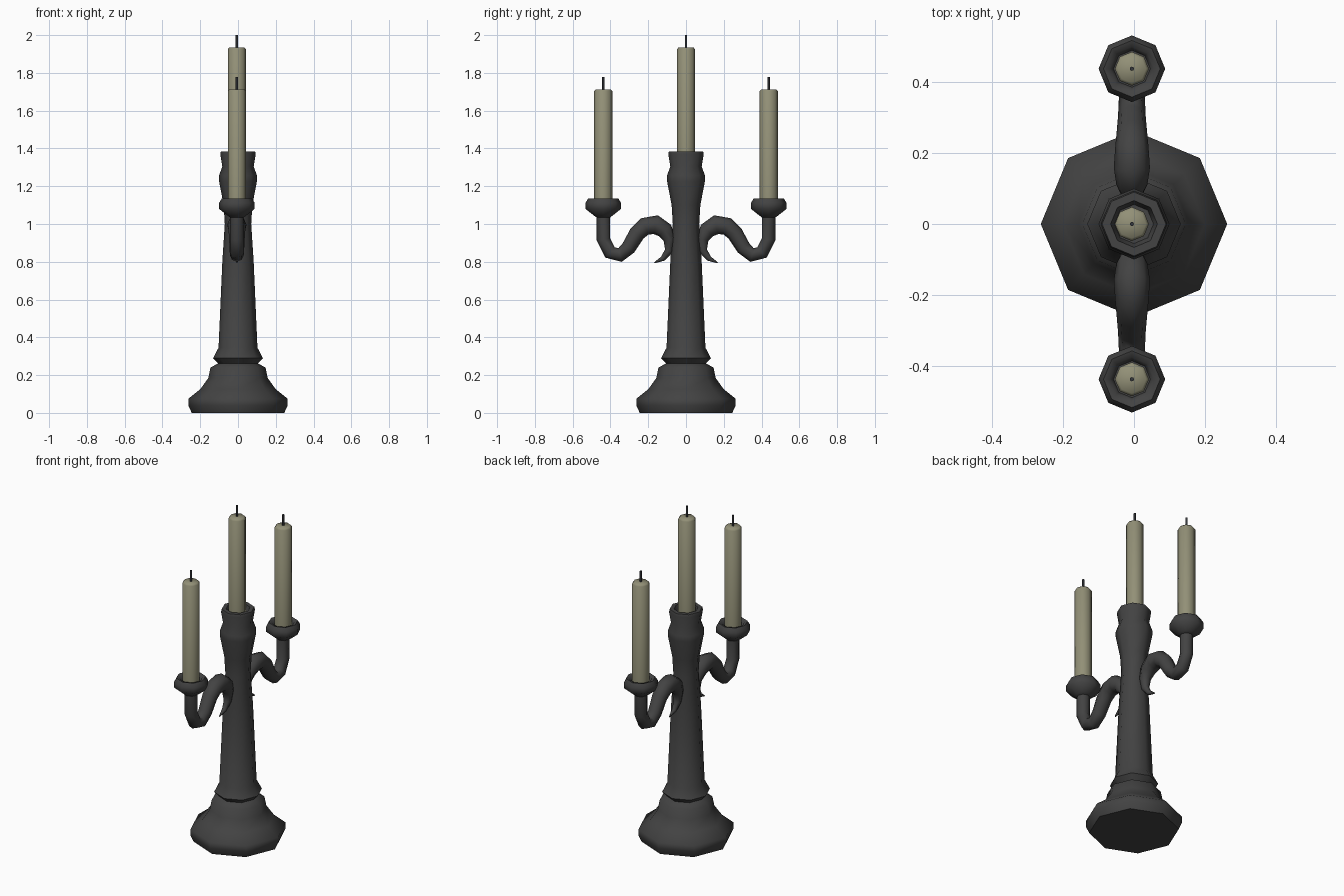
import bpy, bmesh, math
from mathutils import Vector

if "Cube" in bpy.data.objects:
    bpy.data.objects.remove(bpy.data.objects["Cube"])


def material(name, rgb):
    m = bpy.data.materials.new(name)
    m.diffuse_color = (*rgb, 1)
    m.use_nodes = True
    m.node_tree.nodes["Principled BSDF"].inputs["Base Color"].default_value = m.diffuse_color
    return m


IRON = material("dark iron", (0.056, 0.056, 0.056))
WAX = material("old wax", (0.29, 0.28, 0.185))
WICK = material("wick", (0.035, 0.038, 0.045))


def loft(name, rings, mat, angle=60):
    """Skin a list of equally long rings of points and cap both ends."""
    bm = bmesh.new()
    loops = [[bm.verts.new(p) for p in ring] for ring in rings]
    n = len(loops[0])
    for a, b in zip(loops, loops[1:]):
        for i in range(n):
            j = (i + 1) % n
            bm.faces.new((a[i], a[j], b[j], b[i]))
    bm.faces.new(loops[0][::-1])
    bm.faces.new(loops[-1])
    bmesh.ops.recalc_face_normals(bm, faces=bm.faces)
    me = bpy.data.meshes.new(name)
    bm.to_mesh(me)
    bm.free()
    me.materials.append(mat)
    ob = bpy.data.objects.new(name, me)
    bpy.context.collection.objects.link(ob)
    bpy.ops.object.select_all(action='DESELECT')
    ob.select_set(True)
    bpy.context.view_layer.objects.active = ob
    bpy.ops.object.shade_smooth_by_angle(angle=math.radians(angle))
    return ob


def lathe(name, profile, mat, x=0, y=0, n=8):
    """Turn a (radius, height) profile around a vertical axis."""
    turn = [2 * math.pi * i / n for i in range(n)]
    rings = [[(x + r * math.cos(t), y + r * math.sin(t), z) for t in turn]
             for r, z in profile]
    return loft(name, rings, mat)


def candle(name, y, bottom, top, wick_top):
    lathe(name, [(0.048, bottom), (0.048, top - 0.01), (0.04, top)], WAX, -0.006, y)
    lathe(name + "_wick", [(0.006, top - 0.01), (0.006, wick_top)], WICK, -0.006, y)


# Turned base and column with a hollow socket at the top
lathe("column", [
    (0.245, 0), (0.263, 0.04), (0.263, 0.075), (0.2, 0.125), (0.157, 0.185),
    (0.146, 0.24), (0.105, 0.262), (0.132, 0.29), (0.103, 0.345),
    (0.083, 0.8), (0.07, 1.0), (0.076, 1.1), (0.1, 1.225), (0.1, 1.257),
    (0.083, 1.305), (0.094, 1.37), (0.09, 1.385), (0.066, 1.385),
    (0.055, 1.345)], IRON)
candle("centre_candle", 0, 1.33, 1.935, 2.0)

# Arm path: (y, z, radius), from the cup down to the curled tip
ARM = [(0.437, 1.08, 0.036), (0.437, 0.918, 0.036), (0.402, 0.849, 0.037),
       (0.349, 0.836, 0.037), (0.305, 0.873, 0.039), (0.259, 0.950, 0.043),
       (0.217, 0.988, 0.047), (0.159, 0.996, 0.051), (0.112, 0.966, 0.044),
       (0.087, 0.918, 0.032), (0.09, 0.859, 0.022), (0.122, 0.817, 0.014),
       (0.167, 0.795, 0.003)]


def arm(name, side):
    rings = []
    for i, (y, z, r) in enumerate(ARM):
        p, q = ARM[max(i - 1, 0)], ARM[min(i + 1, len(ARM) - 1)]
        d = Vector((0, (q[0] - p[0]) * side, q[1] - p[1])).normalized()
        across = Vector((0, -d.z, d.y))
        c = Vector((-0.006, y * side, z))
        rings.append([c + Vector((r * math.cos(k * math.pi / 4), 0, 0))
                      + across * r * math.sin(k * math.pi / 4) for k in range(8)])
    loft(name, rings, IRON)


# Side arms, cups and candles
for side, label in ((-1, "front"), (1, "back")):
    y = 0.438 * side
    arm(label + "_arm", side)
    lathe(label + "_cup", [(0.036, 1.035), (0.05, 1.045), (0.094, 1.08),
                           (0.094, 1.112), (0.08, 1.135), (0.062, 1.13),
                           (0.052, 1.1)], IRON, -0.006, y)
    candle(label + "_candle", y, 1.09, 1.713, 1.777)
